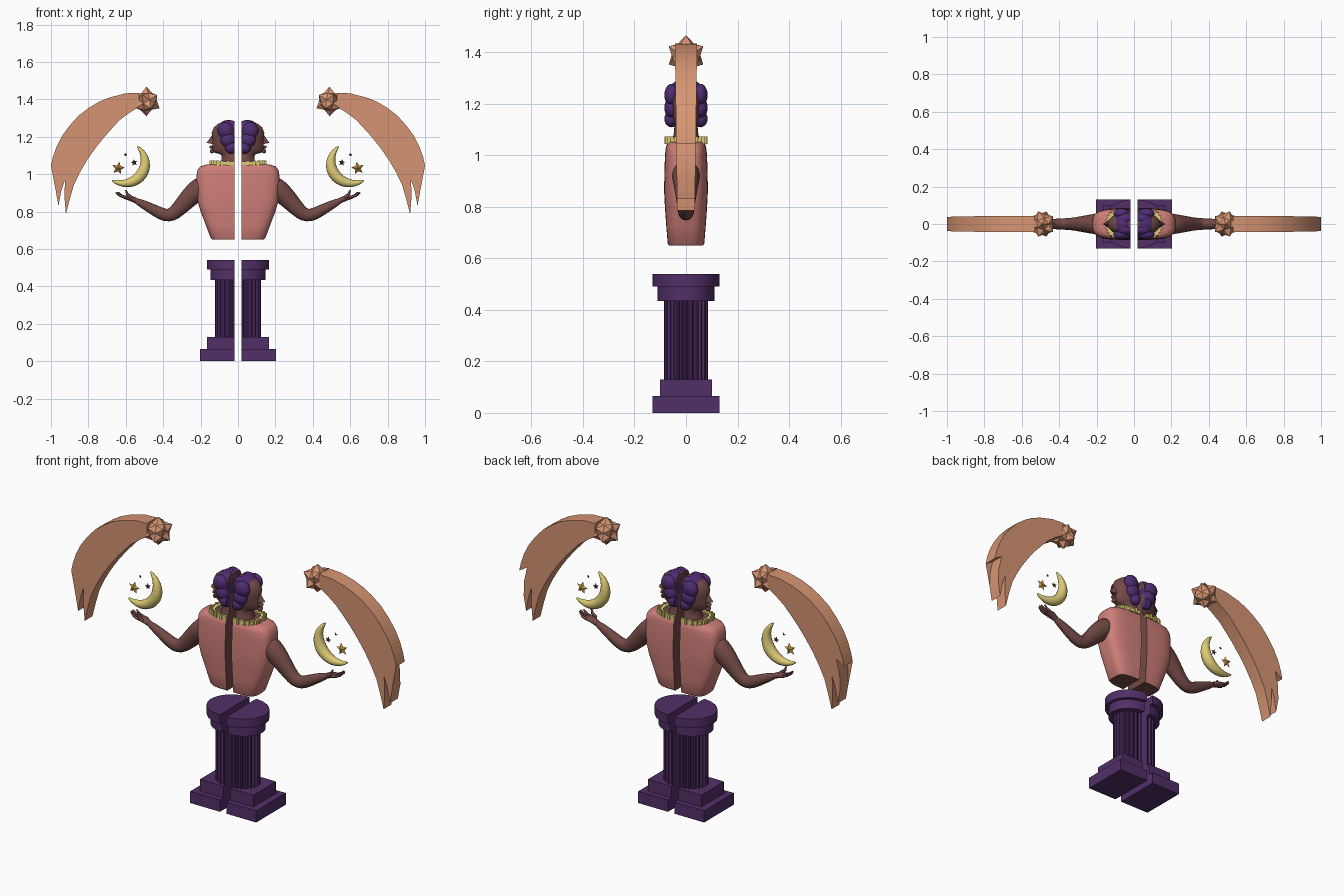
import bpy, bmesh, math
from mathutils import Vector, Matrix

if "Cube" in bpy.data.objects:
    bpy.data.objects.remove(bpy.data.objects["Cube"])

GAP = 0.02  # half width of the slot between the two mirrored halves


def mat(name, rgb):
    m = bpy.data.materials.new(name)
    m.diffuse_color = (*rgb, 1)
    m.use_nodes = True
    m.node_tree.nodes["Principled BSDF"].inputs["Base Color"].default_value = m.diffuse_color
    return m


PURPLE = mat("deep purple", (0.083, 0.028, 0.135))
HAIR = mat("violet hair", (0.078, 0.026, 0.17))
SKIN = mat("brown skin", (0.17, 0.068, 0.06))
PINK = mat("rose cloth", (0.62, 0.21, 0.19))
SALMON = mat("salmon", (0.67, 0.30, 0.17))
GOLD = mat("pale gold", (0.72, 0.59, 0.18))
AMBER = mat("amber", (0.75, 0.42, 0.09))


def finish(name, bm, mats, smooth=None, subsurf=0):
    """Turn a bmesh into an object mirrored across x = 0."""
    bmesh.ops.recalc_face_normals(bm, faces=bm.faces)
    me = bpy.data.meshes.new(name)
    bm.to_mesh(me)
    bm.free()
    ob = bpy.data.objects.new(name, me)
    bpy.context.collection.objects.link(ob)
    for m in mats:
        me.materials.append(m)
    if smooth:
        bpy.ops.object.select_all(action='DESELECT')
        ob.select_set(True)
        bpy.context.view_layer.objects.active = ob
        bpy.ops.object.shade_smooth_by_angle(angle=math.radians(smooth))
    if subsurf:
        ob.modifiers.new("Round", 'SUBSURF').levels = subsurf
        ob.modifiers["Round"].render_levels = subsurf
    mir = ob.modifiers.new("Mirror", 'MIRROR')
    mir.use_mirror_merge = False
    return ob


def skin_rings(bm, rings):
    """Join closed point rings with quads and cap both ends."""
    vs = [[bm.verts.new(p) for p in r] for r in rings]
    for a, b in zip(vs, vs[1:]):
        for i in range(len(a)):
            j = (i + 1) % len(a)
            bm.faces.new((a[i], a[j], b[j], b[i]))
    bm.faces.new(vs[0])
    bm.faces.new(vs[-1])


def half_ring(z, w, d, n=24, e=2.0, groove=None):
    """Half superellipse outline whose flat side lies on the slot."""
    pts = []
    for i in range(n + 1):
        t = -math.pi / 2 + math.pi * i / n
        c, s = max(0.0, math.cos(t)), math.sin(t)
        k = groove(i) if groove else 1
        pts.append(Vector((GAP + (w - GAP) * k * c ** (2 / e),
                           d * k * math.copysign(abs(s) ** (2 / e), s), z)))
    return pts


def loft(bm, sections, **kw):
    skin_rings(bm, [half_ring(*s, **kw) for s in sections])


def tube(bm, path, sides=12, y=0.0):
    """Tube along (x, z, radius, y radius) points in a plane of constant y."""
    rings = []
    for i, (x, z, r, ry) in enumerate(path):
        a, b = path[max(0, i - 1)], path[min(len(path) - 1, i + 1)]
        t = Vector((b[0] - a[0], 0, b[1] - a[1])).normalized()
        nrm = Vector((-t.z, 0, t.x))
        rings.append([Vector((x, y, z)) + nrm * r * math.cos(u) + Vector((0, ry * math.sin(u), 0))
                      for u in (2 * math.pi * k / sides for k in range(sides))])
    skin_rings(bm, rings)


def ball(bm, c, r, seg=20):
    bmesh.ops.create_uvsphere(bm, u_segments=seg, v_segments=seg // 2, radius=1,
                              matrix=Matrix.Translation(c) @ Matrix.Diagonal((*r, 1)))


def box(bm, lo, hi):
    lo, hi = Vector(lo), Vector(hi)
    bmesh.ops.create_cube(bm, size=1, matrix=Matrix.Translation((lo + hi) / 2)
                          @ Matrix.Diagonal((*(hi - lo), 1)))


def trim(bm):
    """Cut away everything inside the slot and close the cut."""
    bmesh.ops.bisect_plane(bm, geom=bm.verts[:] + bm.edges[:] + bm.faces[:], plane_co=(GAP, 0, 0),
                           plane_no=(1, 0, 0), clear_inner=True)
    bmesh.ops.holes_fill(bm, edges=[e for e in bm.edges if e.is_boundary])


# Pedestal: stepped plinth, fluted shaft, two-tier capital
bm = bmesh.new()
box(bm, (GAP, -0.13, 0), (0.203, 0.13, 0.065))
box(bm, (GAP, -0.10, 0.065), (0.165, 0.10, 0.13))
finish("plinth", bm, [PURPLE])
bm = bmesh.new()
loft(bm, [(0.13, 0.122, 0.086), (0.437, 0.122, 0.086)], n=49,
     groove=lambda i: 0.9 if i % 4 > 1 else 1)
finish("fluted_shaft", bm, [PURPLE])
bm = bmesh.new()
loft(bm, [(0.435, 0.148, 0.11), (0.49, 0.148, 0.11)], n=28)
loft(bm, [(0.49, 0.167, 0.13), (0.54, 0.167, 0.13)], n=28)
finish("capital", bm, [PURPLE], 30)

# Torso: cloth outside, skin on the cut and the underside
bm = bmesh.new()
loft(bm, [(0.65, 0.138, 0.066), (0.658, 0.146, 0.071), (0.73, 0.173, 0.077), (0.80, 0.20, 0.082),
          (0.86, 0.217, 0.085), (0.93, 0.222, 0.084), (0.99, 0.222, 0.082), (1.02, 0.217, 0.08),
          (1.04, 0.203, 0.076), (1.052, 0.17, 0.066)], n=32, e=3.6)
bmesh.ops.recalc_face_normals(bm, faces=bm.faces)
for f in bm.faces:
    f.material_index = 1 if f.normal.x < -0.9 or f.normal.z < -0.95 else 0
finish("torso", bm, [PINK, SKIN], 40)

# Collar: band with a row of small teeth, skin yoke inside it
bm = bmesh.new()
outer = half_ring(1.048, 0.145, 0.077, n=24, e=3)
inner = half_ring(1.048, 0.122, 0.062, n=24, e=3)
up = Vector((0, 0, 0.02))
outline = outer + inner[::-1]
skin_rings(bm, [outline, [p + up for p in outline]])
for p in outer[1:-1:2]:
    box(bm, p + Vector((-0.007, -0.006, -0.004)), p + Vector((0.007, 0.006, 0.026)))
finish("collar", bm, [GOLD])
bm = bmesh.new()
loft(bm, [(1.04, 0.135, 0.07), (1.06, 0.13, 0.068)], e=3)
finish("yoke", bm, [SKIN])

# Head facing outward, with nose, lips and chin
bm = bmesh.new()
loft(bm, [(1.05, 0.10, 0.058), (1.08, 0.088, 0.048), (1.105, 0.09, 0.046), (1.115, 0.125, 0.043),
          (1.13, 0.14, 0.05), (1.16, 0.137, 0.059), (1.19, 0.136, 0.064), (1.22, 0.141, 0.066),
          (1.25, 0.129, 0.062), (1.27, 0.105, 0.05), (1.282, 0.06, 0.03)])
ball(bm, (0.138, 0, 1.123), (0.012, 0.018, 0.012), 12)
ball(bm, (0.141, 0, 1.145), (0.012, 0.018, 0.009), 12)
tip = [bm.verts.new(v) for v in ((0.168, 0, 1.167), (0.138, 0, 1.21),
                                 (0.132, -0.02, 1.16), (0.132, 0.02, 1.16))]
for a, b, c in ((0, 1, 2), (0, 3, 1), (0, 2, 3), (1, 3, 2)):
    bm.faces.new((tip[a], tip[b], tip[c]))
finish("head", bm, [SKIN], 50)

# Hair: cap with wavy locks down both sides
bm = bmesh.new()
ball(bm, (0.055, 0, 1.222), (0.062, 0.076, 0.067), 24)
for s in (-1, 1):
    for x, z, r in ((0.067, 1.235, 0.043), (0.054, 1.185, 0.04), (0.036, 1.142, 0.033)):
        ball(bm, (x, s * 0.056, z), (r, 0.028, r))
    ball(bm, (0.045, s * 0.03, 1.255), (0.045, 0.03, 0.034))
trim(bm)
finish("hair", bm, [HAIR], 45)

# Arm, bent at the elbow and tapering to the wrist
bm = bmesh.new()
tube(bm, [(0.17, 0.945, 0.062, 0.06), (0.22, 0.915, 0.06, 0.056), (0.27, 0.865, 0.052, 0.046),
          (0.32, 0.81, 0.042, 0.036), (0.355, 0.782, 0.039, 0.033), (0.39, 0.778, 0.036, 0.031),
          (0.44, 0.803, 0.032, 0.028), (0.50, 0.836, 0.025, 0.022), (0.56, 0.865, 0.015, 0.017)])
finish("arm", bm, [SKIN], 60, 1)

# Open hand, palm up
bm = bmesh.new()
tube(bm, [(0.545, 0.858, 0.015, 0.017), (0.575, 0.872, 0.015, 0.025), (0.61, 0.877, 0.009, 0.027)])
for k in range(4):
    ln = (0.042, 0.05, 0.048, 0.036)[k]
    tube(bm, [(0.60, 0.876, 0.008, 0.007), (0.60 + ln * 0.6, 0.884, 0.007, 0.006),
              (0.603 + ln, 0.902, 0.004, 0.004)], 8, y=-0.02 + k * 0.0135)
tube(bm, [(0.57, 0.874, 0.01, 0.008), (0.592, 0.893, 0.008, 0.007),
          (0.60, 0.915, 0.004, 0.004)], 8, y=-0.024)
finish("hand", bm, [SKIN], 60)

# Crescent moon
bm = bmesh.new()
arc = []
for i in range(25):
    f = i / 24
    r = 0.004 + 0.026 * math.sin(math.pi * f) ** 0.8
    a = math.radians(118 + 196 * f)
    arc.append((0.592 + (0.121 - r) * math.cos(a), 1.048 + (0.118 - r) * math.sin(a), r, r))
tube(bm, arc, 14)
finish("crescent_moon", bm, [GOLD], 60)


# Small five-pointed stars beside the moon
def star(name, x, z, r, m, turn):
    bm = bmesh.new()
    rim = [bm.verts.new((x + q * math.cos(a), 0, z + q * math.sin(a)))
           for q, a in ((r if k % 2 == 0 else r * 0.48, turn + k * math.pi / 5) for k in range(10))]
    for s in (-1, 1):
        hub = bm.verts.new((x, s * r * 0.4, z))
        for k in range(10):
            bm.faces.new((rim[k], rim[(k + 1) % 10], hub))
    finish(name, bm, [m])


star("large_star", 0.64, 1.032, 0.035, AMBER, 1.75)
star("medium_star", 0.555, 1.062, 0.018, SKIN, 1.4)
star("tiny_star", 0.602, 1.104, 0.01, PURPLE, 1.57)

# Comet head: twelve blunt spikes
bm = bmesh.new()
bmesh.ops.create_icosphere(bm, subdivisions=1, radius=0.079)
ridges = bm.edges[:]
bmesh.ops.poke(bm, faces=bm.faces[:])
for v in bm.verts:
    if v.co.length < 0.075:
        v.co = v.co.normalized() * 0.056
bmesh.ops.rotate_edges(bm, edges=[e for e in ridges if e.is_valid], use_ccw=False)
bmesh.ops.translate(bm, verts=bm.verts, vec=(0.49, 0, 1.388))
finish("comet_head", bm, [SALMON])

# Comet tail: curved slab ending in three flame points
outline = [(0.53, 1.435), (0.60, 1.432), (0.687, 1.41), (0.745, 1.386), (0.794, 1.357), (0.85, 1.315),
           (0.90, 1.26), (0.94, 1.205), (0.97, 1.147), (0.99, 1.09), (1.0, 1.045), (0.952, 1.075),
           (0.972, 0.99), (0.974, 0.91), (0.96, 0.83), (0.945, 0.91), (0.925, 0.97), (0.928, 0.88),
           (0.92, 0.785), (0.90, 0.865), (0.877, 0.944), (0.845, 1.01), (0.805, 1.078), (0.76, 1.142),
           (0.714, 1.20), (0.634, 1.288), (0.585, 1.325), (0.53, 1.36)]
bm = bmesh.new()
skin_rings(bm, [[Vector((x, s * (0.034 + 0.014 * (z - 0.78)), z)) for x, z in outline]
                for s in (-1, 1)])
bmesh.ops.triangulate(bm, faces=[f for f in bm.faces if len(f.verts) > 4])
finish("comet_tail", bm, [SALMON], 30)
